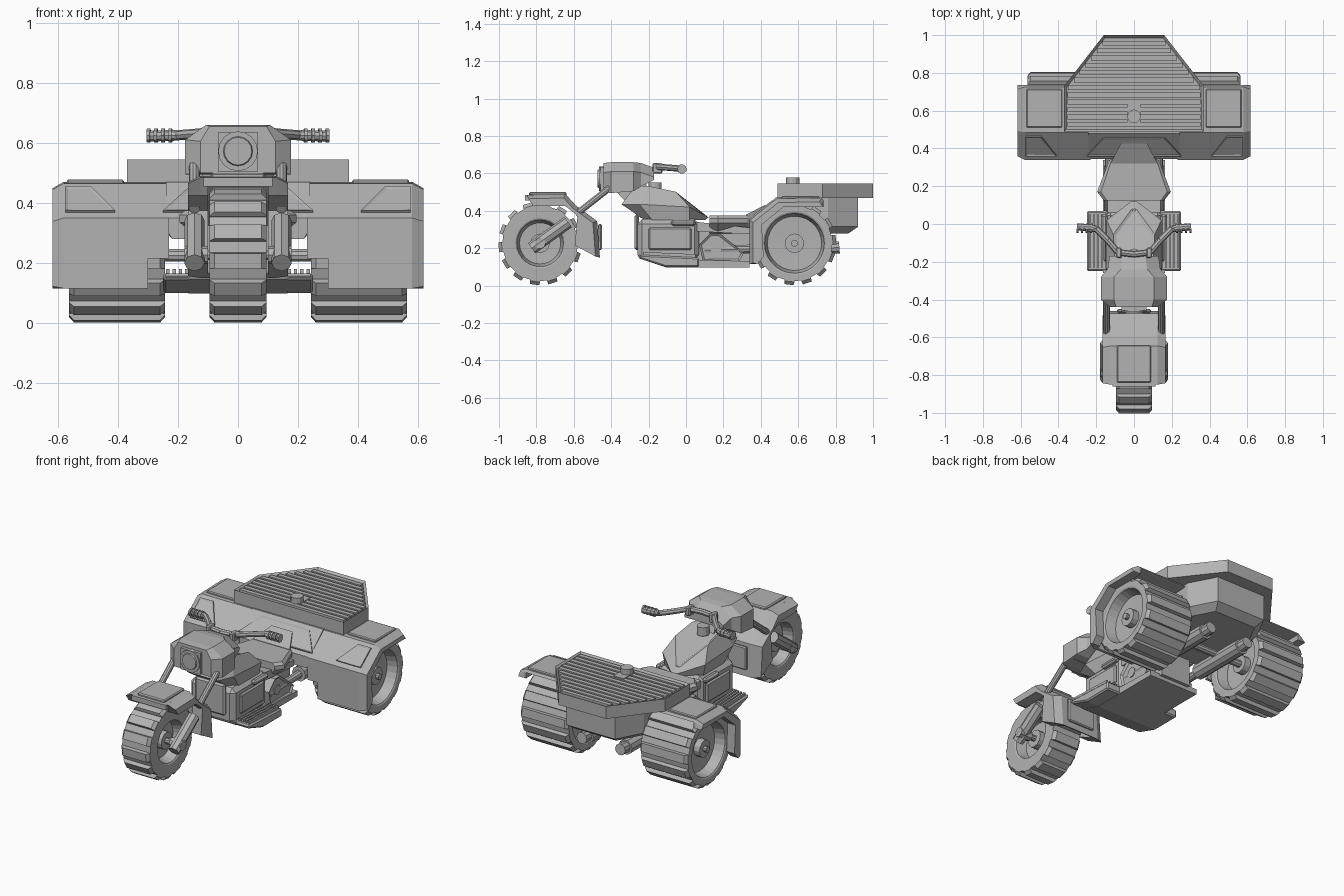
import bpy, bmesh, math
from mathutils import Vector

cube = bpy.data.objects.get("Cube")
if cube:
    bpy.data.objects.remove(cube, do_unlink=True)

grey = bpy.data.materials.new("plain grey")
grey.use_nodes = True
grey.diffuse_color = (0.45, 0.45, 0.45, 1)
grey.node_tree.nodes["Principled BSDF"].inputs["Base Color"].default_value = (0.45, 0.45, 0.45, 1)


def finish(name, bm, mirror=False, bevel=0):
    bmesh.ops.recalc_face_normals(bm, faces=bm.faces)
    mesh = bpy.data.meshes.new(name)
    bm.to_mesh(mesh)
    bm.free()
    mesh.materials.append(grey)
    ob = bpy.data.objects.new(name, mesh)
    bpy.context.collection.objects.link(ob)
    if bevel:
        mod = ob.modifiers.new("bevel", "BEVEL")
        mod.width, mod.segments = bevel, 1
        mod.limit_method, mod.angle_limit = "ANGLE", math.radians(40)
    if mirror:
        ob.modifiers.new("mirror", "MIRROR")
    return ob


def loft(name, rings, mirror=False, bevel=0, closed=False, panel=None):
    """Skin equal rings of points; panel = (inset, depth) for the last cap."""
    bm = bmesh.new()
    rows = [[bm.verts.new(p) for p in ring] for ring in rings]
    n = len(rows[0])
    for a, b in zip(rows, rows[1:] + (rows[:1] if closed else [])):
        for i in range(n):
            j = (i + 1) % n
            bm.faces.new((a[i], a[j], b[j], b[i]))
    if not closed:
        bm.faces.new(rows[0])
        cap = bm.faces.new(rows[-1])
        if panel:
            bmesh.ops.recalc_face_normals(bm, faces=bm.faces)
            bmesh.ops.inset_region(bm, faces=[cap], thickness=panel[0], depth=panel[1])
    return finish(name, bm, mirror, bevel)


def side_prism(name, pts, x0, x1, **kw):
    return loft(name, [[(x, y, z) for y, z in pts] for x in (x0, x1)], **kw)


def skirt(name, outer, inner, centre, x0, x1, x2):
    """Side guard whose outer edge is chamfered towards the wheel centre."""
    cy, cz = centre
    slim = [(cy + (y - cy) * .92, cz + (z - cz) * .92) for y, z in outer]
    rings = [[(x, y, z) for y, z in rim + inner] for x, rim in ((x0, outer), (x1, outer), (x2, slim))]
    loft(name, rings, mirror=True)


def plan(half, z, s=1):
    """Symmetric plan outline from its left half; a third value lowers a point."""
    pts = [(p[0] * s, p[1], z - (p[2] if len(p) > 2 else 0)) for p in half]
    return pts + [(-x, y, h) for x, y, h in reversed(pts)]


def box(name, x, y, z, **kw):
    return side_prism(name, [(y[0], z[0]), (y[1], z[0]), (y[1], z[1]), (y[0], z[1])], *x, **kw)


def rod(name, p, q, r, n=10, r2=None, mirror=False):
    p, q = Vector(p), Vector(q)
    turn = (q - p).to_track_quat("Z", "Y")
    rings = []
    for c, rad in ((p, r), (q, r2 or r)):
        rings.append([c + turn @ Vector((rad * math.cos(t), rad * math.sin(t), 0))
                      for t in (2 * math.pi * i / n for i in range(n))])
    return loft(name, rings, mirror)


def wheel(name, x, y, z, w, rim, lugs=14, mirror=False):
    # tyre with a dished rim on both sides
    half = [(w - .07, .03), (w - .065, rim - .015), (w - .005, rim), (w, rim + .008), (w, .202)]
    prof = half + [(-a, r) for a, r in reversed(half)]
    n = lugs * 2
    rings = [[(x + a, y + r * math.cos(t), z + r * math.sin(t)) for a, r in prof]
             for t in (2 * math.pi * i / n for i in range(n))]
    loft(name + "_tyre", rings, mirror, closed=True)
    # tread bars
    bm = bmesh.new()
    for i in range(lugs):
        t0 = 2 * math.pi * (i + .2) / lugs
        rows = []
        for r, e, spread in ((.185, w, .58), (.207, w, .58), (.224, w - .016, .5)):
            row = []
            for sx, sa in ((-1, -1), (1, -1), (1, 1), (-1, 1)):
                t = t0 + sa * spread * math.pi / lugs
                row.append(bm.verts.new((x + sx * e, y + r * math.cos(t), z + r * math.sin(t))))
            rows.append(row)
        for a, b in zip(rows, rows[1:]):
            for k in range(4):
                bm.faces.new((a[k], a[(k + 1) % 4], b[(k + 1) % 4], b[k]))
        bm.faces.new(rows[0])
        bm.faces.new(rows[-1])
    finish(name + "_tread", bm, mirror)
    # hub
    rod(name + "_hub", (x - w + .03, y, z), (x + w - .03, y, z), .052, 12, mirror=mirror)
    rod(name + "_hub_cap", (x - w + .01, y, z), (x + w - .01, y, z), .018, 10, mirror=mirror)


# wheels and axles
wheel("front_wheel", 0, -.78, .226, .095, .125)
wheel("rear_wheel", .403, .58, .226, .16, .16, mirror=True)
rod("rear_axle", (-.4, .58, .225), (.4, .58, .225), .022)
rod("front_axle", (-.15, -.78, .226), (.15, -.78, .226), .018)

# front fender
front_top = [(-.645, .49), (-.59, .43), (-.475, .345), (-.46, .15)]
side_prism("front_fender", [(-.86, .485)] + front_top +
           [(-.485, .165), (-.5, .325), (-.605, .41), (-.655, .458), (-.86, .455)], -.115, .115)
box("front_fender_plate", (-.09, .09), (-.84, -.64), (.48, .5), bevel=.006)
skirt("front_fender_skirt", [(-.85, .485)] + front_top, [(-.595, .215), (-.58, .375), (-.645, .425), (-.815, .425)],
      (-.76, .226), .1, .125, .167)
box("front_fender_rear_plate", (-.09, .09), (-.47, -.45), (.19, .33), bevel=.006)

# fork
rod("fork_stanchion", (.145, -.59, .38), (.145, -.36, .56), .018, mirror=True)
rod("fork_lower_leg", (.145, -.825, .2), (.145, -.63, .34), .034, 8, mirror=True)
rod("fork_axle_clamp", (.1, -.78, .226), (.178, -.78, .226), .03, 8, mirror=True)
side_prism("steering_head", [(-.37, .5), (-.24, .36), (-.16, .4), (-.22, .56), (-.35, .57)], -.05, .05)
box("fork_crown", (-.165, .165), (-.4, -.32), (.5, .54), bevel=.01)

# headlight fairing, stepping down towards the rider
def fairing_ring(y, w, top, low, s=.07):
    return [(w, y, low), (w, y, top - .05), (w - s, y, top), (-w + s, y, top), (-w, y, top - .05), (-w, y, low)]


loft("headlight_fairing", [fairing_ring(-.44, .125, .655, .5, .03), fairing_ring(-.4, .176, .66, .495),
                           fairing_ring(-.28, .176, .66, .505), fairing_ring(-.24, .14, .655, .53),
                           fairing_ring(-.17, .13, .63, .565)])
box("headlight_frame", (-.066, .066), (-.458, -.43), (.505, .635))
rod("headlight_rim", (0, -.44, .572), (0, -.466, .572), .066, 16)
rod("headlight_lens", (0, -.46, .572), (0, -.473, .572), .052, 16, .046)

# handlebars
bar = [(0, -.16, .635), (.085, -.15, .635), (.14, -.085, .63), (.2, -.025, .625), (.3, -.015, .622)]
for i, (p, q) in enumerate(zip(bar, bar[1:])):
    rod(f"handlebar_{i + 1}", p, q, .017, 8, mirror=True)
rod("handlebar_grip", (.21, -.024, .625), (.298, -.015, .622), .019, mirror=True)
for i in range(4):
    x = .22 + i * .024
    rod(f"grip_ring_{i + 1}", (x, -.023, .624), (x + .011, -.022, .624), .025, mirror=True)
box("handlebar_clamp", (.065, .095), (-.18, -.125), (.6, .655), mirror=True, bevel=.006)

# tank, its top dropping to a point behind
loft("fuel_tank", [plan([(.08, -.22), (.13, -.18), (.13, .02), (.015, .1)], .35),
                   plan([(.105, -.345), (.145, -.25), (.145, .02, .015), (.015, .12, .07)], .435),
                   plan([(.08, -.27), (.1, -.2), (.11, -.055, .03), (.012, .08, .14)], .532)], panel=(.015, -.006))
rod("fuel_cap", (0, -.165, .5), (0, -.165, .552), .035, 12)

# engine and lower hull
box("engine_block", (-.15, .15), (-.26, .07), (.14, .355), bevel=.025)
box("engine_side_panel", (.145, .162), (-.2, .03), (.19, .31), mirror=True, bevel=.012)
box("cylinder_head", (-.12, .12), (-.2, .0), (.33, .39))
box("intake", (.14, .175), (-.08, .05), (.32, .35), mirror=True, bevel=.01)
box("front_radiator", (-.1, .1), (-.275, -.25), (.19, .38), bevel=.01)
side_prism("rear_frame", [(.03, .34), (.36, .31), (.36, .12), (.03, .12)], -.1, .1)
side_prism("belly_hull", [(-.26, .165), (-.25, .145), (-.11, .098), (.34, .098), (.34, .13), (.0, .14)], -.165, .165)
cover = [(.07, .22), (.13, .28), (.18, .28), (.31, .175), (.285, .13), (.09, .13)]
side_prism("gear_cover", cover, .08, .16, mirror=True, panel=(.014, -.01))
rod("gear_hub", (.1, .16, .2), (.155, .16, .2), .03, 10, mirror=True)
side_prism("frame_rail", [(.06, .34), (.34, .31), (.34, .275), (.06, .29)], .09, .14, mirror=True)

# footboards with ribs
side_prism("footboard", [(-.25, .145), (-.11, .1), (.07, .1), (.07, .15), (-.25, .165)], .14, .25,
           mirror=True, bevel=.008)
for i in range(4):
    x = .165 + i * .021
    side_prism(f"footboard_rib_{i + 1}", [(-.23, .15), (.05, .14), (.05, .168), (-.23, .18)], x, x + .011, mirror=True)

# seat and its upright rear pad
seat = [(.16, .125), (.195, .17), (.135, .33), (.1, .36)]
loft("seat", [plan(seat, .28, .65), plan(seat, .335), plan(seat, .36), plan(seat, .375, .9)])
pad = [(.125, .32), (.07, .425, -.055)]
loft("seat_rear_pad", [plan(pad, .33), plan(pad, .378)])

# rear fenders
rear_top = [(.34, .35), (.485, .465), (.725, .47), (.735, .455)]
rear_under = [(.725, .452), (.49, .452), (.357, .34)]
side_prism("rear_fender", [(.34, .115)] + rear_top + rear_under + [(.357, .115)], .3, .575, mirror=True)
side_prism("rear_fender_inner", [(.34, .215)] + rear_top + rear_under + [(.357, .215)], .23, .3, mirror=True)
skirt("rear_fender_skirt", [(.34, .115)] + rear_top,
      [(.735, .42), (.67, .42), (.52, .42), (.405, .325), (.415, .155), (.38, .115)],
      (.58, .2), .565, .58, .618)
for name, low, top in (("fender_front_plate", (.41, .575), (.49, .575)),
                       ("seat_back_plate", (-.25, .25), (-.16, .16))):
    quad = [(low[0], .37, .36), (low[1], .37, .36), (top[1], .472, .441), (top[0], .472, .441)]
    up = Vector((0, -.012, .015))
    loft(name, [quad, [Vector(p) + up for p in quad]], mirror=low[0] > 0, panel=(.012, -.004))
box("fender_top_plate", (.38, .57), (.51, .715), (.46, .478), mirror=True, bevel=.005)

# rear body under the deck
body = [(.24, .345), (.25, .76), (.165, .92)]
loft("rear_body", [plan([(.22, .345), (.22, .72), (.14, .87)], .28), plan(body, .315), plan(body, .35),
                   plan([(.24, .48), (.25, .76), (.165, .92)], .47)])

# cargo deck: recessed top filled with slats
deck = [(.37, .49), (.37, .73), (.16, 1)]
loft("cargo_deck", [plan(deck, .468), plan(deck, .545)], panel=(.016, -.016))
for i in range(12):
    y = .515 + i * .039
    w = .352 if y < .705 else .352 - (y - .705) * .78
    box(f"deck_slat_{i + 1}", (-w, w), (y, y + .026), (.525, .542))
box("deck_latch", (-.035, .035), (.54, .65), (.52, .546))
rod("deck_knob", (0, .57, .53), (0, .57, .578), .036, 12)

# exhausts
rod("exhaust_pipe", (.13, .1, .19), (.13, .5, .2), .024, mirror=True)
rod("muffler", (.13, .4, .2), (.13, .77, .2), .045, mirror=True)
rod("exhaust_tip", (.13, .76, .2), (.13, .82, .205), .034, mirror=True)
